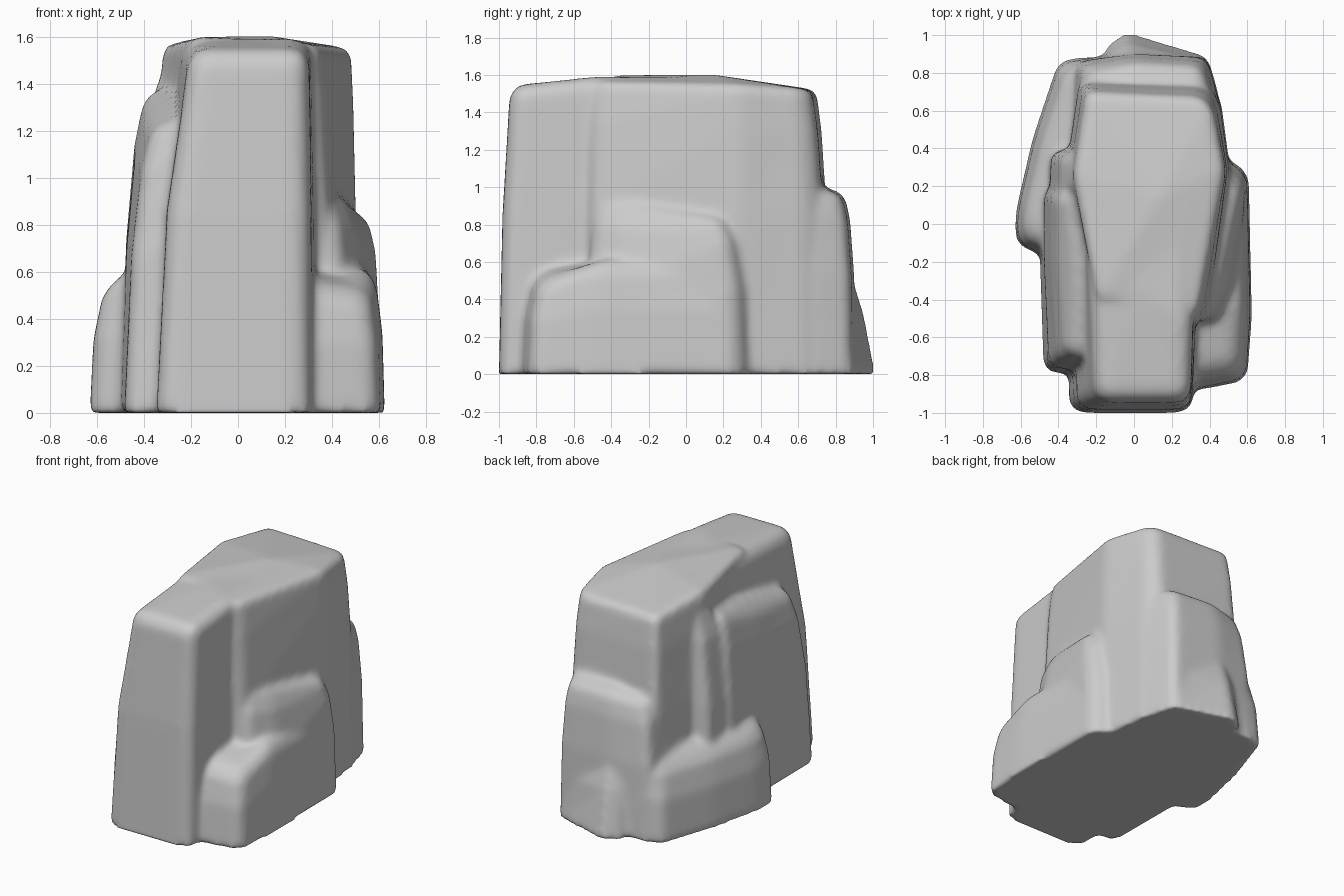
import bpy, bmesh
from mathutils import Vector

if "Cube" in bpy.data.objects:
    bpy.data.objects.remove(bpy.data.objects["Cube"])

rock = bmesh.new()

def slab(base, top, z_top, bevel=0.05, dome=0.02, lean=(0.15, 0.5)):
    """Add a bulging, bevelled stone slab; z_top is one height or one per corner."""
    n = len(base)
    zs = z_top if isinstance(z_top, (list, tuple)) else [z_top] * n
    bm = bmesh.new()
    low = [Vector((x, y, 0.0)) for x, y in base]
    high = [Vector((x, y, z)) for (x, y), z in zip(top, zs)]
    rings = [low]
    # walls stay nearly upright low down and lean in towards the top
    for height, t in ((0.55, lean[0]), (0.85, lean[1]), (1.0, 1.0)):
        rings.append([Vector((a.x + (b.x - a.x) * t, a.y + (b.y - a.y) * t, b.z * height))
                      for a, b in zip(low, high)])
    rings = [[bm.verts.new(p) for p in ring] for ring in rings]
    bm.faces.new(rings[0][::-1])
    centre = bm.verts.new(sum(high, Vector()) / n + Vector((0, 0, dome)))
    for i in range(n):
        j = (i + 1) % n
        for a, b in zip(rings, rings[1:]):
            bm.faces.new((a[i], a[j], b[j], b[i]))
        bm.faces.new((rings[-1][i], rings[-1][j], centre))
    bmesh.ops.recalc_face_normals(bm, faces=bm.faces)
    ring_of = {v: k for k, r in enumerate(rings) for v in r}
    edges = []
    for e in bm.edges:
        a, b = (ring_of.get(v, -1) for v in e.verts)
        upright = a != b and min(a, b) >= 0
        if upright or a == b == 3:
            edges.append(e)
    bmesh.ops.bevel(bm, geom=edges, offset=bevel, segments=3, profile=0.5,
                    affect='EDGES', clamp_overlap=True)
    bmesh.ops.triangulate(bm, faces=bm.faces)
    tmp = bpy.data.meshes.new("tmp")
    bm.to_mesh(tmp)
    bm.free()
    rock.from_mesh(tmp)
    bpy.data.meshes.remove(tmp)

# Tall front column
slab([(-.35, -1.0), (.31, -1.0), (.33, -.55), (.34, .2), (-.32, .2), (-.33, -.3)],
     [(-.20, -.94), (.30, -.94), (.31, -.55), (.32, .2), (-.26, .2), (-.24, -.1)],
     [1.545, 1.545, 1.59, 1.58, 1.58, 1.59], .08, .02, (.32, .78))
# Tall rear column
slab([(.32, -.54), (.40, -.50), (.51, .28), (.46, .66), (.39, .75), (-.30, .77), (-.37, .27), (-.2, -.4)],
     [(.28, -.52), (.34, -.46), (.485, .28), (.42, .60), (.36, .67), (-.25, .70), (-.32, .25), (-.2, -.4)],
     [1.56, 1.57, 1.55, 1.53, 1.52, 1.52, 1.57, 1.60], .06, .05, (.2, .6))
# Narrow rib on the left
slab([(-.2, .12), (-.47, .12), (-.46, .38), (-.2, .45)],
     [(-.2, .16), (-.32, .18), (-.31, .34), (-.2, .42)], 1.47, .04)
# Left front panel
slab([(-.3, -.80), (-.48, -.78), (-.50, -.2), (-.50, .2), (-.25, .2)],
     [(-.2, -.71), (-.36, -.68), (-.40, -.2), (-.40, .16), (-.2, .18)],
     [1.25, 1.21, 1.26, 1.36, 1.42], .05, .02, (.25, .6))
# Low left rear block
slab([(-.45, -.18), (-.63, -.11), (-.63, .06), (-.54, .45), (-.40, .87), (-.2, .89), (-.2, 0)],
     [(-.40, -.12), (-.53, -.06), (-.53, .06), (-.44, .40), (-.32, .75), (-.2, .82), (-.2, 0)],
     [.62, .58, .56, .54, .54, .58, .68], .06)
# Rear shoulder
slab([(.46, .5), (.45, .68), (.39, .89), (.0, .91), (-.32, .87), (-.34, .5)],
     [(.43, .5), (.40, .68), (.35, .83), (.0, .85), (-.23, .80), (-.28, .5)],
     [1.04, 1.0, .96, .97, .95, 1.04], .05)
# Wedge at the back foot
slab([(-.2, .78), (.38, .78), (.39, .89), (-.04, 1.02), (-.14, .95)],
     [(-.12, .76), (.34, .76), (.34, .82), (-.02, .86), (-.10, .84)], .58, .03, .02, (.4, .75))
# Low right front block
slab([(.2, -.89), (.35, -.88), (.60, -.83), (.625, -.5), (.61, .28), (.2, .33)],
     [(.2, -.77), (.34, -.78), (.54, -.74), (.56, -.45), (.53, .18), (.2, .22)],
     [.57, .55, .52, .62, .62, .68], .06)
# Higher right block
slab([(.2, -.55), (.46, -.54), (.57, -.3), (.61, .26), (.52, .34), (.2, .36)],
     [(.2, -.46), (.38, -.45), (.44, -.3), (.57, .16), (.50, .21), (.2, .22)],
     [.96, .94, .92, .82, .84, .90], .05)

mesh = bpy.data.meshes.new("rock")
rock.to_mesh(mesh)
rock.free()
obj = bpy.data.objects.new("rock", mesh)
bpy.context.collection.objects.link(obj)

# Fuse the slabs into one weathered stone
fuse = obj.modifiers.new("fuse", 'REMESH')
fuse.mode = 'VOXEL'
fuse.voxel_size = 0.02
fuse.use_smooth_shade = True
wear = obj.modifiers.new("wear", 'SMOOTH')
wear.factor = 0.5
wear.iterations = 12
